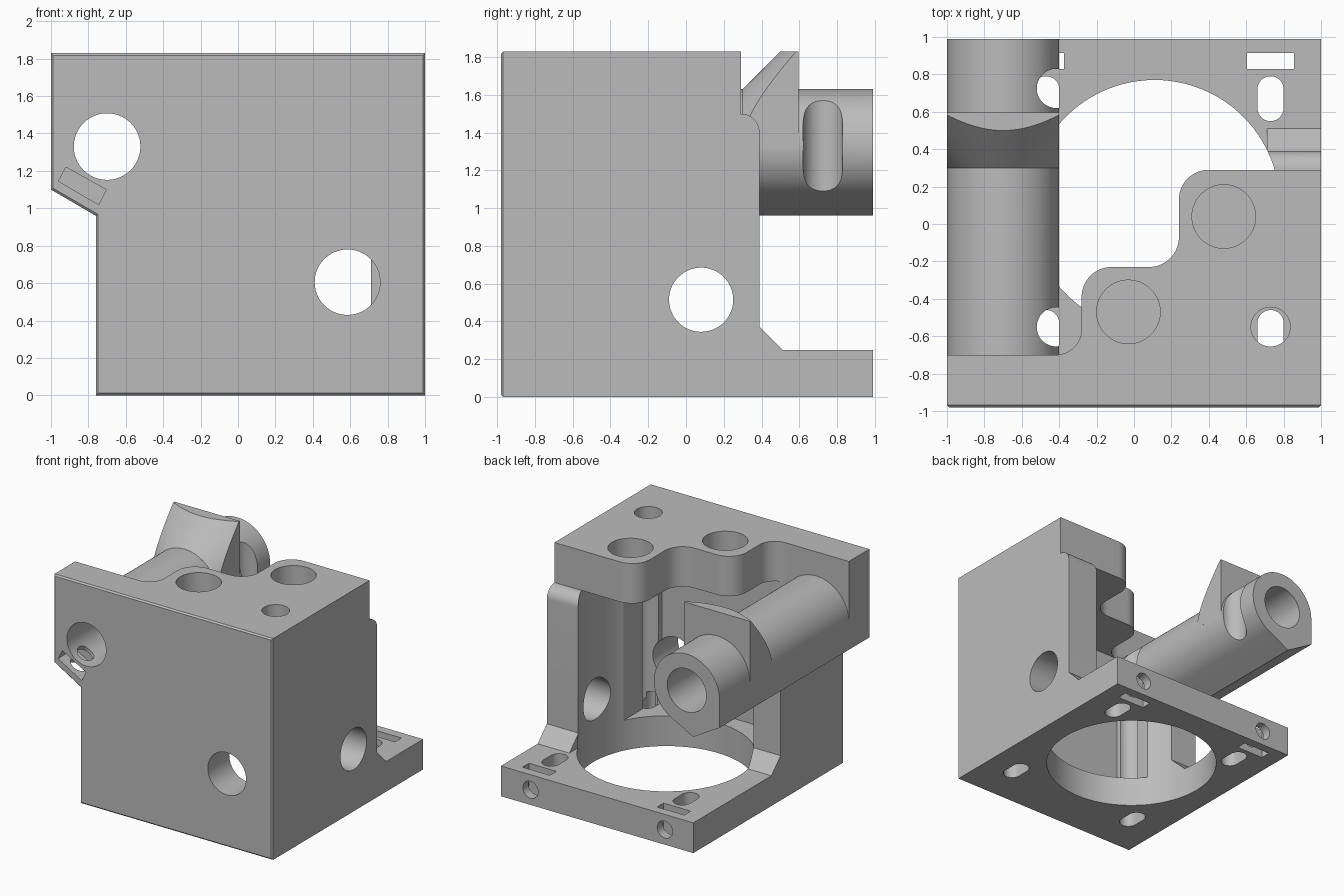
import bpy, bmesh
from math import sin, cos, radians
from mathutils import Matrix

cube = bpy.data.objects.get("Cube")
if cube:
    bpy.data.objects.remove(cube, do_unlink=True)

grey = bpy.data.materials.new("plain grey")
grey.use_nodes = True
grey.diffuse_color = (0.5, 0.5, 0.5, 1)
grey.node_tree.nodes["Principled BSDF"].inputs["Base Color"].default_value = (0.5, 0.5, 0.5, 1)


def arc(cx, cy, r, start=0, end=360, steps=64):
    """Points along an arc; a full turn leaves out the repeated last point."""
    full = abs(end - start) == 360
    angles = [radians(start + (end - start) * i / steps) for i in range(steps + (not full))]
    return [(cx + r * cos(a), cy + r * sin(a)) for a in angles]


def rect(x0, x1, y0, y1):
    return [(x0, y0), (x1, y0), (x1, y1), (x0, y1)]


def finish(name, bm):
    bmesh.ops.recalc_face_normals(bm, faces=bm.faces)
    mesh = bpy.data.meshes.new(name)
    bm.to_mesh(mesh)
    bm.free()
    mesh.materials.append(grey)
    ob = bpy.data.objects.new(name, mesh)
    bpy.context.collection.objects.link(ob)
    return ob


def prism(name, pts, axis, lo, hi, bevel=0):
    """Extrude a profile along an axis; bevel softens the edges of its low end."""
    place = {"x": lambda a, b, c: (c, a, b),
             "y": lambda a, b, c: (a, c, b),
             "z": lambda a, b, c: (a, b, c)}[axis]
    bm = bmesh.new()
    ends = [[bm.verts.new(place(a, b, c)) for a, b in pts] for c in (lo, hi)]
    first = bm.faces.new(ends[0])
    bm.faces.new(ends[1])
    for i in range(len(pts)):
        j = (i + 1) % len(pts)
        bm.faces.new((ends[0][i], ends[0][j], ends[1][j], ends[1][i]))
    bmesh.ops.recalc_face_normals(bm, faces=bm.faces)
    if bevel:
        bmesh.ops.bevel(bm, geom=list(first.edges), offset=bevel, segments=1, affect="EDGES")
    return finish(name, bm)


def cone(name, r1, r2, depth, matrix):
    bm = bmesh.new()
    bmesh.ops.create_cone(bm, cap_ends=True, segments=96, radius1=r1, radius2=r2,
                          depth=depth, matrix=matrix)
    return finish(name, bm)


def combine(target, other, operation):
    """Apply one boolean and remove the helper."""
    mod = target.modifiers.new(operation, "BOOLEAN")
    mod.operation, mod.object, mod.solver = operation, other, "EXACT"
    dg = bpy.context.evaluated_depsgraph_get()
    result = bpy.data.meshes.new_from_object(target.evaluated_get(dg))
    target.modifiers.clear()
    target.data = result
    bpy.data.objects.remove(other, do_unlink=True)


def add(other):
    combine(housing, other, "UNION")


def cut(other):
    combine(housing, other, "DIFFERENCE")


# Front wall with a notch at its lower right corner
housing = prism("housing", [(-1, 1.83), (-1, 1.1), (-.76, .96), (-.76, 0), (1, 0), (1, 1.83)],
                "y", -.98, -.7, bevel=.012)

# Base plate and the two side walls with chamfered feet
add(prism("base_plate", rect(-.76, 1, -.9, .99), "z", 0, .25))
add(prism("left_wall", [(-.9, 0), (.51, 0), (.51, .25), (.39, .37)]
          + arc(.29, 1.4, .1, 0, 90, 12) + [(-.9, 1.5)], "x", .71, 1))
add(prism("right_wall", [(-.9, 0), (-.03, 0), (-.03, .25), (-.15, .37), (-.15, 1.2), (-.9, 1.2)],
          "x", -.76, -.41))

# Round cavity through the base and into the walls
cut(prism("cavity", arc(.11, .1, .67, steps=96), "z", -.1, 1.6))

# Top block with a wavy rear edge
wave = (arc(-.42, -.56, .14, -90, 0, 16) + arc(-.12, -.39, .16, 180, 90, 16)
        + arc(.08, -.07, .16, -90, 0, 16) + arc(.40, .13, .16, 180, 90, 16))
add(prism("top_block", wave + [(1, .29), (1, -.9), (-.42, -.9)], "z", 1.5, 1.83))

# Guide arm: round tube with a squared lower corner
AX, AZ = -.7, 1.33
add(prism("guide_arm", arc(AX, AZ, .3, -62, 180, 64) + [(-1, 1.1), (-.76, .96)], "y", -.8, .99))

# Fin on the arm, its front shaped by a cone around the arm
fin = prism("fin", rect(-1, -.4, AZ, 1.83), "y", .25, .595)
combine(fin, cone("fin_cone", .3, .6, .3,
                  Matrix.Translation((AX, .45, AZ)) @ Matrix.Rotation(radians(-90), 4, "X")),
        "INTERSECT")
add(fin)

# Arm bore, front hole and side hole
cut(prism("arm_bore", arc(AX, AZ, .178), "y", -1.1, 1.1))
cut(prism("front_hole", arc(.585, .605, .175), "y", -1.1, -.6))
cut(prism("side_hole", arc(.08, .515, .17), "x", .5, 1.1))

# Blind sockets in the top
for x, y in ((.48, .04), (-.03, -.47)):
    cut(prism("top_socket", arc(x, y, .17), "z", 1.6, 1.9))

# Tool channels above the mounting slots
cut(prism("channel", arc(.73, -.55, .105, steps=48), "z", .25, 1.9))
cut(prism("channel", arc(-.415, -.55, .105, steps=48), "z", .25, 1.9))
cut(prism("channel", arc(-.415, .725, .105, steps=48), "z", .8, 1.9))

# Mounting slots in the base
for x in (.73, -.47):
    for y in (.67, -.58):
        slot = arc(x, y + .05, .07, 0, 180, 20) + arc(x, y - .05, .07, 180, 360, 20)
        cut(prism("mounting_slot", slot, "z", -.1, .3))

# Nut slots and screw holes in the rear edge of the base
for x in (.73, -.5):
    cut(prism("nut_slot", rect(x - .125, x + .125, .83, .915), "z", -.1, .4))
    cut(prism("rear_screw_hole", arc(x, .125, .07, steps=32), "y", .78, 1.1))

# Tilted nut pocket and clamp screw hole under the bore
cut(prism("nut_pocket", [(-.92, 1.22), (-.705, 1.1), (-.745, 1.02), (-.96, 1.145)],
          "y", -1.1, -.76))
cut(cone("clamp_screw_hole", .07, .07, .4,
         Matrix.Translation((-.83, -.86, 1.12)) @ Matrix.Rotation(radians(30), 4, "Y")))

# Smooth round surfaces, keep corners sharp
bpy.ops.object.select_all(action="DESELECT")
housing.select_set(True)
bpy.context.view_layer.objects.active = housing
bpy.ops.object.shade_smooth_by_angle(angle=radians(25))
